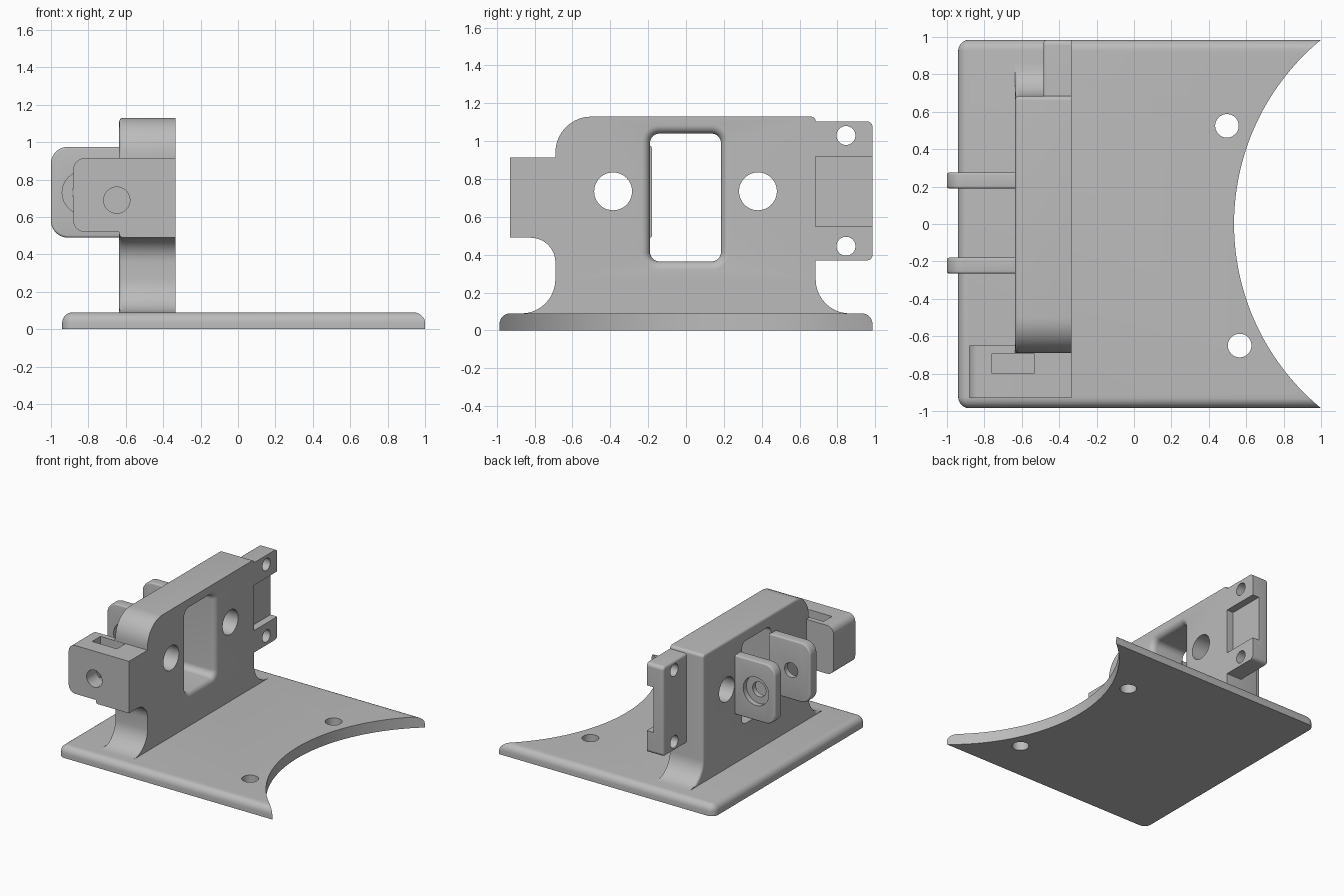
import bpy, bmesh
from math import sin, cos, pi, acos, tan
from mathutils import Vector

cube = bpy.data.objects.get("Cube")
if cube:
    bpy.data.objects.remove(cube, do_unlink=True)

grey = bpy.data.materials.new("plain grey")
grey.use_nodes = True
colour = (0.5, 0.5, 0.5, 1)
grey.diffuse_color = colour
grey.node_tree.nodes["Principled BSDF"].inputs["Base Color"].default_value = colour

AXES = {"X": lambda a, b, d: (d, a, b),
        "Y": lambda a, b, d: (a, d, b),
        "Z": lambda a, b, d: (a, b, d)}


def outline(corners, steps=10):
    """Closed 2D outline from (a, b, radius) corners, filleted by radius."""
    pts = []
    for i, (a, b, r) in enumerate(corners):
        p = Vector((a, b))
        if r <= 0:
            pts.append(p)
            continue
        u = (Vector(corners[i - 1][:2]) - p).normalized()
        v = (Vector(corners[(i + 1) % len(corners)][:2]) - p).normalized()
        half = acos(max(-1, min(1, u.dot(v)))) / 2
        centre = p + (u + v).normalized() * (r / sin(half))
        s = p + u * (r / tan(half)) - centre
        e = p + v * (r / tan(half)) - centre
        sweep = pi - 2 * half
        for k in range(steps + 1):
            t = k / steps * sweep
            pts.append(centre + (s * sin(sweep - t) + e * sin(t)) / sin(sweep))
    return pts


def rect(a0, a1, b0, b1, r=0, grow=0):
    r = r + grow if r else 0
    a0, a1, b0, b1 = a0 - grow, a1 + grow, b0 - grow, b1 + grow
    return outline([(a0, b0, r), (a1, b0, r), (a1, b1, r), (a0, b1, r)])


def loft(name, axis, sections, bevel=0, rule=None):
    """Skin (depth, outline) sections; bevel the cap edges picked by rule."""
    bm = bmesh.new()
    rings = [[bm.verts.new(AXES[axis](p.x, p.y, d)) for p in ring] for d, ring in sections]
    n = len(rings[0])
    for lo, hi in zip(rings, rings[1:]):
        for i in range(n):
            j = (i + 1) % n
            bm.faces.new((lo[i], lo[j], hi[j], hi[i]))
    caps = [bm.faces.new(rings[0]), bm.faces.new(rings[-1])]
    bmesh.ops.recalc_face_normals(bm, faces=bm.faces)
    if bevel:
        edges = [e for f in caps for e in f.edges
                 if rule((e.verts[0].co + e.verts[1].co) / 2)]
        bmesh.ops.bevel(bm, geom=edges, offset=bevel, segments=4, profile=0.5, affect="EDGES")
    mesh = bpy.data.meshes.new(name)
    bm.to_mesh(mesh)
    bm.free()
    mesh.materials.append(grey)
    ob = bpy.data.objects.new(name, mesh)
    bpy.context.collection.objects.link(ob)
    return ob


def prism(name, axis, d0, d1, ring, bevel=0, rule=None):
    return loft(name, axis, [(d0, ring), (d1, ring)], bevel, rule)


def rod(axis, a, b, r, d0, d1, sides=48):
    ring = [Vector((a + r * cos(2 * pi * k / sides), b + r * sin(2 * pi * k / sides)))
            for k in range(sides)]
    return prism("cutter", axis, d0, d1, ring)


def combine(ob, operation, *tools):
    bpy.context.view_layer.objects.active = ob
    for tool in tools:
        tool.hide_render = True
        mod = ob.modifiers.new("combine", "BOOLEAN")
        mod.operation, mod.solver, mod.object = operation, "EXACT", tool
        bpy.ops.object.modifier_apply(modifier=mod.name)
        bpy.data.objects.remove(tool, do_unlink=True)


# Base plate with rounded top edge, curved end and two screw holes
R = 0.055
arc = [k / 6 * pi / 2 for k in range(7)]
base = loft("base_plate", "Z", [(0, rect(-0.94, 1.2, -0.985, 0.985, 0.06))] +
            [(0.09 - R + R * sin(t), rect(-0.94, 1.2, -0.985, 0.985, 0.06, R * (cos(t) - 1)))
             for t in arc])
combine(base, "DIFFERENCE",
        rod("Z", 1.811, 0, 1.276, -0.1, 0.2, 160),
        rod("Z", 0.497, 0.525, 0.063, -0.1, 0.2),
        rod("Z", 0.565, -0.65, 0.063, -0.1, 0.2))

# Upright wall with filleted foot and the root of the side arm
BACK, FACE = -0.635, -0.335
wall_shape = outline([
    (-0.871, 0.05, 0), (-0.871, 0.09, 0), (-0.69, 0.09, 0.18), (-0.69, 0.49, 0.13),
    (-0.93, 0.49, 0), (-0.93, 0.915, 0), (-0.69, 0.915, 0), (-0.69, 1.13, 0.19),
    (0.685, 1.13, 0.025), (0.685, 0.09, 0.18), (0.866, 0.09, 0), (0.866, 0.05, 0)])
wall = prism("upright_wall", "X", BACK, FACE, wall_shape, 0.02,
             lambda c: c.x < -0.6 and c.z > 0.1 and not (c.y < -0.685 and 0.5 < c.z < 0.92))

# Side arm block with bolt hole and nut pocket
arm = prism("arm", "Y", -0.93, -0.65, outline([
    (-0.88, 0.52, 0.06), (-0.5, 0.52, 0), (-0.5, 0.915, 0), (-0.88, 0.915, 0.06)]))
combine(wall, "UNION", arm)
combine(wall, "DIFFERENCE",
        rod("Y", -0.648, 0.69, 0.07, -1.1, -0.75),
        prism("cutter", "Z", 0.58, 0.95, rect(-0.76, -0.535, -0.8, -0.692)))

# Window flared on the front face, and two round holes
F = 0.045
window = loft("cutter", "X", [(-0.8, rect(-0.19, 0.185, 0.365, 1.04, 0.05))] +
              [(FACE - F + F * sin(t), rect(-0.19, 0.185, 0.365, 1.04, 0.05, F * (1 - cos(t))))
               for t in arc] +
              [(FACE + 0.1, rect(-0.19, 0.185, 0.365, 1.04, 0.05, F))])
combine(wall, "DIFFERENCE", window,
        rod("X", -0.385, 0.735, 0.1, -0.8, -0.2),
        rod("X", 0.38, 0.735, 0.1, -0.8, -0.2))

# Thin ear with two holes and a recess
ear = prism("mounting_ear", "X", -0.485, FACE, outline([
    (0.68, 0.37, 0), (0.985, 0.37, 0.03), (0.985, 1.105, 0.03), (0.68, 1.105, 0)]),
    0.02, lambda c: c.x < -0.45 and c.y > 0.7)
combine(ear, "DIFFERENCE",
        rod("X", 0.845, 0.445, 0.05, -0.8, -0.2),
        rod("X", 0.845, 1.03, 0.05, -0.8, -0.2),
        prism("cutter", "X", FACE - 0.06, -0.2, rect(0.685, 1.2, 0.55, 0.92)))

# Pair of hinge lugs with counterbored pivot holes
lugs = []
for name, inner, outer in (("front_lug", -0.18, -0.265), ("back_lug", 0.19, 0.275)):
    lug = prism(name, "Y", inner, outer, outline([
        (-1, 0.49, 0.09), (-0.625, 0.49, 0), (-0.625, 0.975, 0), (-1, 0.975, 0.09)]),
        0.012, lambda c: c.x < -0.63)
    middle = (inner + outer) / 2
    combine(lug, "DIFFERENCE",
            rod("Y", -0.825, 0.73, 0.06, inner - 0.2, inner + 0.2),
            rod("Y", -0.825, 0.73, 0.115, middle, 2 * outer - inner))
    lugs.append(lug)

# Smooth the fillets, keep the edges sharp
bpy.ops.object.select_all(action="DESELECT")
for ob in [base, wall, ear] + lugs:
    ob.select_set(True)
bpy.context.view_layer.objects.active = base
bpy.ops.object.shade_smooth_by_angle(angle=0.6)
